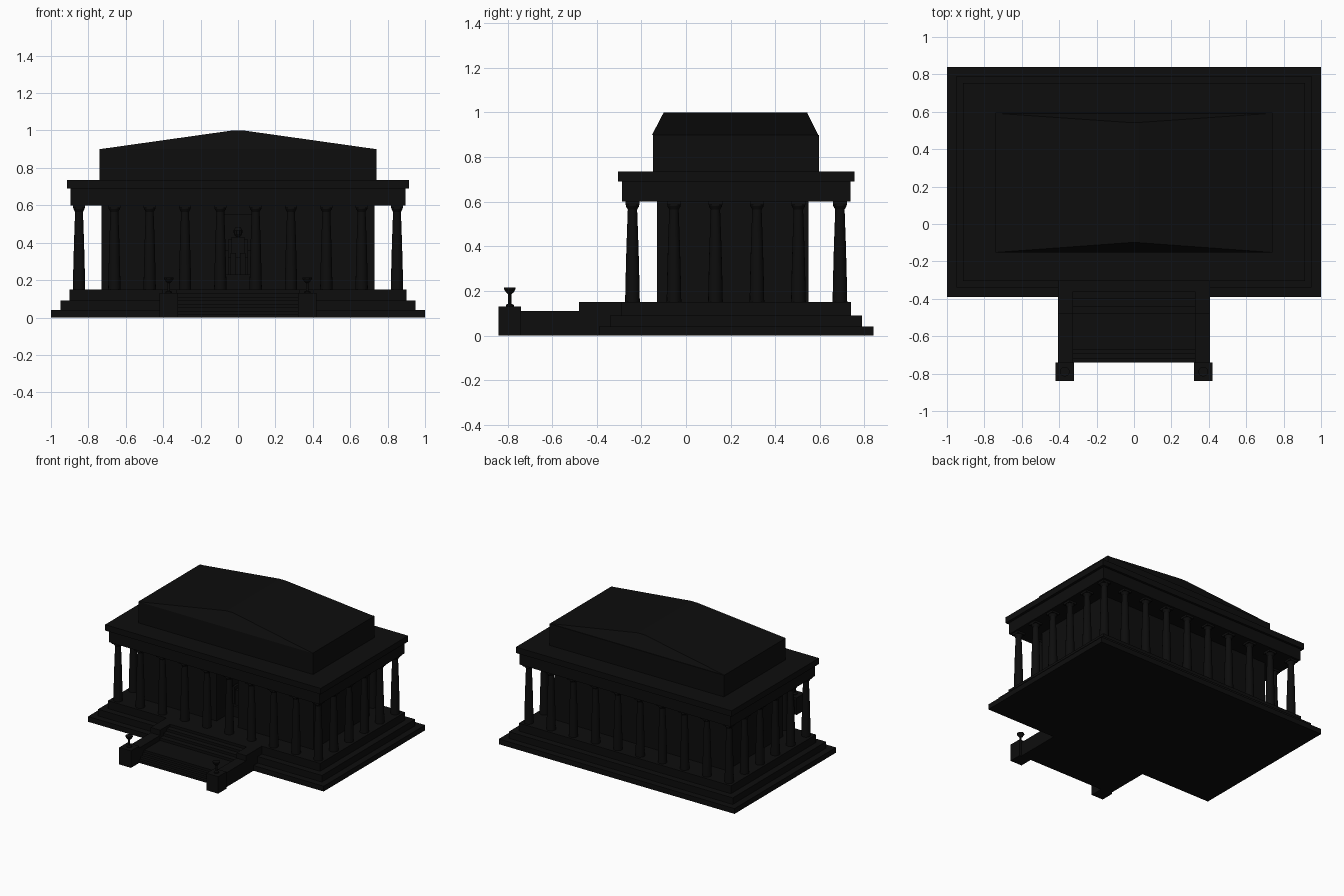
import bpy, bmesh, math

cube = bpy.data.objects.get("Cube")
if cube:
    bpy.data.objects.remove(cube, do_unlink=True)

stone = bpy.data.materials.new("dark stone")
stone.use_nodes = True
COLOUR = (0.004, 0.004, 0.004, 1)
stone.diffuse_color = COLOUR
stone.node_tree.nodes["Principled BSDF"].inputs["Base Color"].default_value = COLOUR


def finish(name, bm):
    bmesh.ops.recalc_face_normals(bm, faces=bm.faces)
    mesh = bpy.data.meshes.new(name)
    bm.to_mesh(mesh)
    bm.free()
    mesh.materials.append(stone)
    ob = bpy.data.objects.new(name, mesh)
    bpy.context.collection.objects.link(ob)
    return ob


def add_box(bm, x0, x1, y0, y1, z0, z1):
    verts = bmesh.ops.create_cube(bm, size=1)["verts"]
    for v in verts:
        v.co.x = x1 if v.co.x > 0 else x0
        v.co.y = y1 if v.co.y > 0 else y0
        v.co.z = z1 if v.co.z > 0 else z0


def box(name, *size):
    bm = bmesh.new()
    add_box(bm, *size)
    return finish(name, bm)


def lathe(name, profile, x, y, sides=16):
    """Turn (radius, height) pairs around a vertical axis."""
    bm = bmesh.new()
    rings = [[bm.verts.new((x + r * math.cos(2 * math.pi * i / sides),
                            y + r * math.sin(2 * math.pi * i / sides), z))
              for i in range(sides)] for r, z in profile]
    for a, b in zip(rings, rings[1:]):
        for i in range(sides):
            j = (i + 1) % sides
            bm.faces.new((a[i], a[j], b[j], b[i]))
    bm.faces.new(rings[0])
    bm.faces.new(rings[-1])
    ob = finish(name, bm)
    bpy.ops.object.select_all(action="DESELECT")
    ob.select_set(True)
    bpy.context.view_layer.objects.active = ob
    bpy.ops.object.shade_smooth_by_angle()
    return ob


MID = 0.225  # centre line of the building in depth


def slab(name, hx, hy, z0, z1):
    return box(name, -hx, hx, MID - hy, MID + hy, z0, z1)


# Stepped platform
slab("platform_lower", 1.0, 0.615, 0, 0.04)
slab("platform_middle", 0.95, 0.565, 0.04, 0.09)
slab("platform_upper", 0.90, 0.515, 0.09, 0.15)

# Inner hall with an open doorway and a chamber behind it
DOOR, FRONT, BACK, DEEP = 0.09, -0.13, 0.55, 0.18
bm = bmesh.new()
add_box(bm, -0.73, -DOOR, FRONT, BACK, 0.15, 0.60)
add_box(bm, DOOR, 0.73, FRONT, BACK, 0.15, 0.60)
add_box(bm, -DOOR, DOOR, DEEP, BACK, 0.15, 0.60)
add_box(bm, -DOOR, DOOR, FRONT, DEEP, 0.55, 0.60)
finish("inner_hall", bm)

# Seated statue
box("statue_pedestal", -0.075, 0.075, 0.0, 0.16, 0.15, 0.23)
bm = bmesh.new()
add_box(bm, -0.05, 0.05, 0.05, 0.13, 0.23, 0.32)
add_box(bm, -0.05, 0.05, 0.12, 0.14, 0.32, 0.42)
for s in (-1, 1):
    add_box(bm, min(s * 0.05, s * 0.07), max(s * 0.05, s * 0.07), 0.03, 0.13, 0.23, 0.36)
finish("statue_chair", bm)
bm = bmesh.new()
add_box(bm, -0.035, 0.035, 0.07, 0.12, 0.32, 0.43)
for x in (-0.025, 0.025):
    add_box(bm, x - 0.014, x + 0.014, 0.02, 0.09, 0.31, 0.345)
    add_box(bm, x - 0.014, x + 0.014, 0.02, 0.05, 0.23, 0.32)
finish("statue_body", bm)
lathe("statue_head", [(0.01, 0.43), (0.022, 0.445), (0.024, 0.465), (0.012, 0.485)], 0, 0.09, 10)

# Columns around the hall
COLUMN = [(0.033, 0.15), (0.031, 0.25), (0.027, 0.40), (0.021, 0.565),
          (0.030, 0.58), (0.030, 0.588)]
NX, NY, CX, CY = 10, 6, 0.85, 0.465
for i in range(NX):
    for j in range(NY):
        if i in (0, NX - 1) or j in (0, NY - 1):
            x = -CX + 2 * CX * i / (NX - 1)
            y = MID - CY + 2 * CY * j / (NY - 1)
            lathe("column", COLUMN, x, y)
            box("column_cap", x - 0.032, x + 0.032, y - 0.032, y + 0.032, 0.585, 0.60)

# Beam, cornice and attic
slab("beam", 0.895, 0.513, 0.60, 0.69)
slab("cornice", 0.915, 0.53, 0.69, 0.735)
AX, AY = 0.74, 0.372
slab("attic", AX, AY, 0.735, 0.90)

# Low gabled roof with sloping ends
bm = bmesh.new()
eaves = [bm.verts.new((x * AX, MID - 0.005 + y * AY, 0.90))
         for x, y in ((-1, -1), (1, -1), (1, 1), (-1, 1))]
ridge = [bm.verts.new((x, y, 1.0)) for x, y in
         ((-0.03, -0.10), (0.03, -0.10), (0.03, 0.543), (-0.03, 0.543))]
for i in range(4):
    j = (i + 1) % 4
    bm.faces.new((eaves[i], eaves[j], ridge[j], ridge[i]))
bm.faces.new(ridge)
bm.faces.new(eaves)
finish("roof", bm)

# Stairs: lower flight, landing, upper flight
bm = bmesh.new()
LOW, HIGH = 4, 4
for i in range(LOW):
    add_box(bm, -0.33, 0.33, -0.74 + 0.022 * i, -0.28, 0.018 * i, 0.018 * (i + 1))
for i in range(HIGH):
    add_box(bm, -0.33, 0.33, -0.48 + 0.04 * i, -0.28,
            0.072 + 0.0195 * i, 0.072 + 0.0195 * (i + 1))
finish("stairs", bm)

# Cheek walls, end blocks and urns on both sides
URN = [(0.018, 0.13), (0.018, 0.137), (0.007, 0.143), (0.007, 0.185),
       (0.016, 0.192), (0.026, 0.208), (0.026, 0.215)]
for side, s in (("left", 1), ("right", -1)):
    def span(a, b):
        return sorted((s * a, s * b))
    box(side + "_cheek_low", *span(0.325, 0.405), -0.75, -0.47, 0, 0.11)
    box(side + "_cheek_high", *span(0.325, 0.405), -0.48, -0.28, 0, 0.15)
    box(side + "_end_block", *span(0.32, 0.42), -0.84, -0.74, 0, 0.13)
    lathe(side + "_urn", URN, s * 0.37, -0.79, 12)
